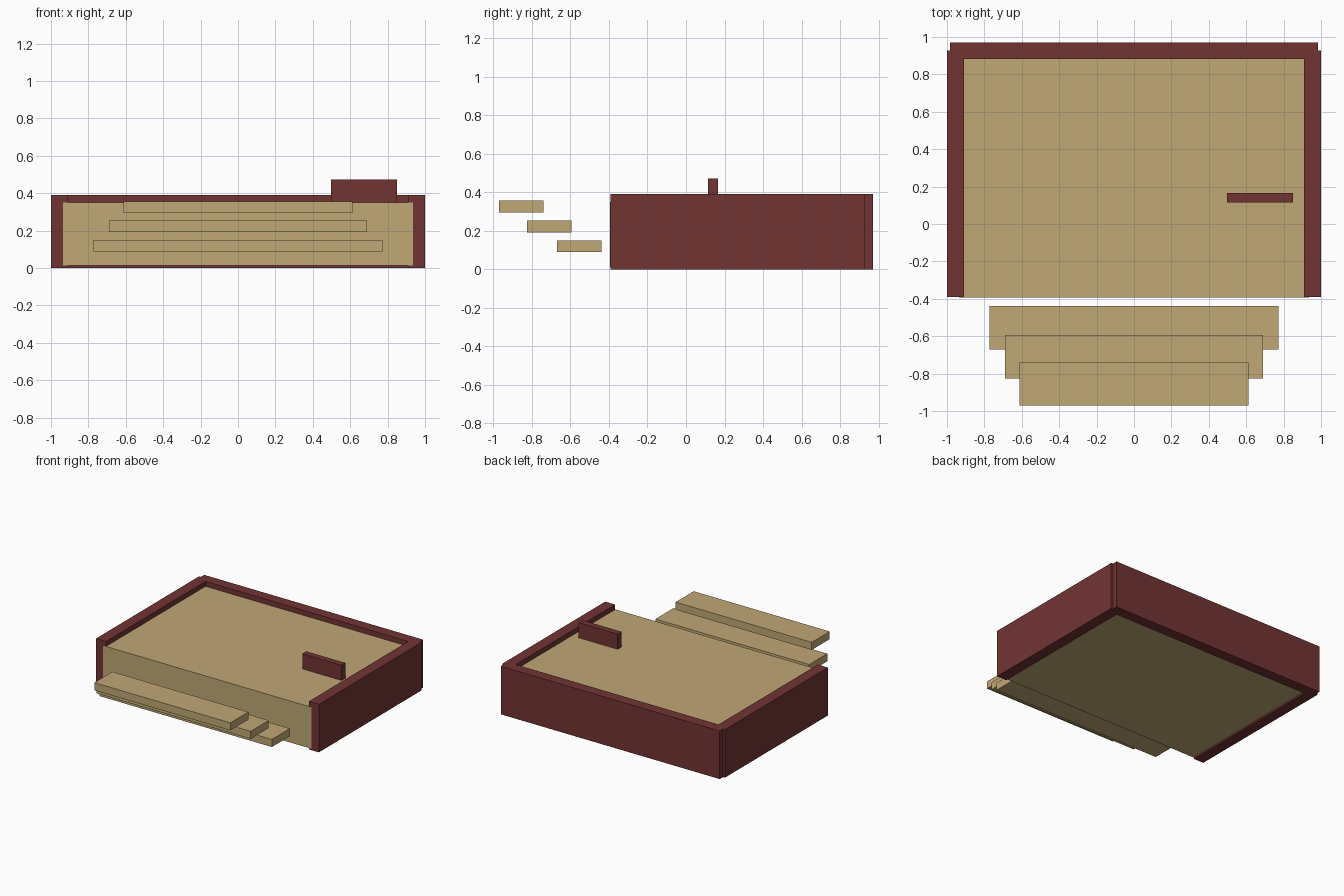
import bpy
from mathutils import Matrix, Vector
import bmesh

if "Cube" in bpy.data.objects:
    bpy.data.objects.remove(bpy.data.objects["Cube"])


def material(name, rgb):
    m = bpy.data.materials.new(name)
    m.diffuse_color = (*rgb, 1)
    m.use_nodes = True
    m.node_tree.nodes["Principled BSDF"].inputs["Base Color"].default_value = m.diffuse_color
    return m


tan = material("tan wood", (0.527, 0.392, 0.180))
red = material("dark red wood", (0.170, 0.034, 0.034))


def box(name, x, y, z, mat):
    """Box from (min, max) ranges on each axis."""
    lo, hi = Vector((x[0], y[0], z[0])), Vector((x[1], y[1], z[1]))
    bm = bmesh.new()
    bmesh.ops.create_cube(bm, size=1, matrix=Matrix.Translation((lo + hi) / 2)
                          @ Matrix.Diagonal((*(hi - lo), 1)))
    me = bpy.data.meshes.new(name)
    bm.to_mesh(me)
    bm.free()
    me.materials.append(mat)
    ob = bpy.data.objects.new(name, me)
    bpy.context.collection.objects.link(ob)
    return ob


# Platform, its edges buried in the surrounding walls
box("platform", (-0.935, 0.935), (-0.394, 0.91), (0.013, 0.35), tan)

# Two side walls and the back wall
for side, x in (("left", (-1, -0.91)), ("right", (0.91, 1))):
    box(side + "_wall", x, (-0.391, 0.928), (0, 0.39), red)
box("back_wall", (-0.983, 0.983), (0.883, 0.971), (0, 0.39), red)

# Small upright board on the platform
box("upright_board", (0.498, 0.85), (0.115, 0.166), (0.345, 0.473), red)

# Three floating steps, narrowing as they rise toward the front
for i, (half, y) in enumerate(((0.773, -0.67), (0.691, -0.825), (0.611, -0.971))):
    z = 0.089 + 0.103 * i
    box(f"step_{i + 1}", (-half, half), (y, y + 0.231), (z, z + 0.062), tan)
